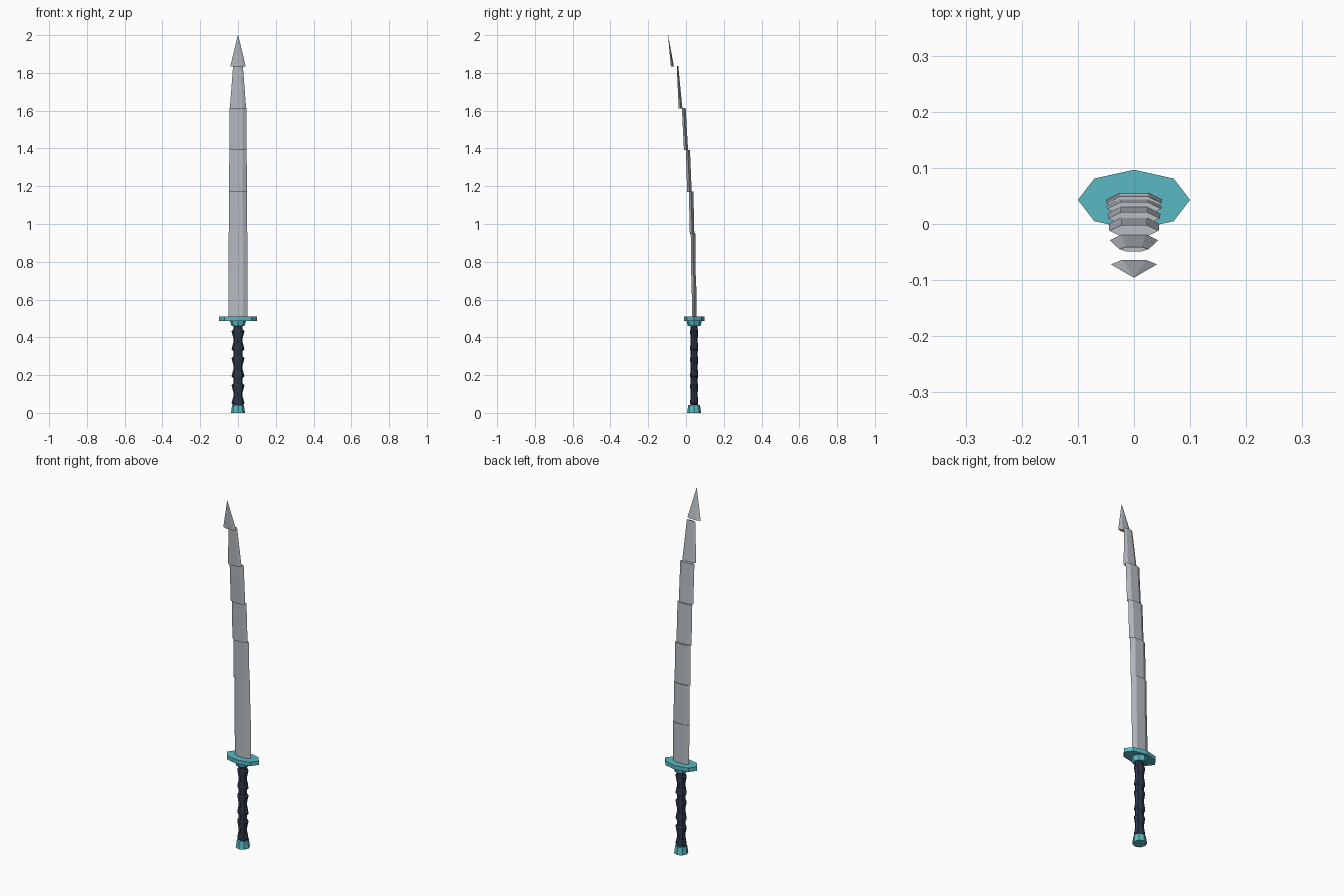
import bpy, bmesh, math

if "Cube" in bpy.data.objects:
    bpy.data.objects.remove(bpy.data.objects["Cube"])

CY = 0.043  # y of the handle axis


def material(name, rgb):
    m = bpy.data.materials.new(name)
    m.diffuse_color = (*rgb, 1)
    m.use_nodes = True
    m.node_tree.nodes["Principled BSDF"].inputs["Base Color"].default_value = m.diffuse_color
    return m


teal = material("teal", (0.10, 0.48, 0.54))
navy = material("navy", (0.025, 0.035, 0.065))
steel = material("steel", (0.48, 0.51, 0.54))


def loft(name, rings, mat):
    """Join equal-length rings of points into a closed solid."""
    bm = bmesh.new()
    loops = [[bm.verts.new(p) for p in r] for r in rings]
    n = len(loops[0])
    for a, b in zip(loops, loops[1:]):
        for i in range(n):
            j = (i + 1) % n
            bm.faces.new((a[i], a[j], b[j], b[i]))
    bm.faces.new(loops[0][::-1])
    bm.faces.new(loops[-1])
    bmesh.ops.remove_doubles(bm, verts=bm.verts, dist=1e-5)
    bmesh.ops.recalc_face_normals(bm, faces=bm.faces)
    me = bpy.data.meshes.new(name)
    bm.to_mesh(me)
    bm.free()
    me.materials.append(mat)
    ob = bpy.data.objects.new(name, me)
    bpy.context.collection.objects.link(ob)
    return ob


def oval(rx, ry, z, n=8):
    return [(rx * math.cos(2 * math.pi * i / n), CY + ry * math.sin(2 * math.pi * i / n), z)
            for i in range(n)]


def blade_ring(w, t, y, z):
    h = w * 0.52
    return [(w, y, z), (h, y + t, z), (-h, y + t, z), (-w, y, z), (-h, y - t, z), (h, y - t, z)]


# Pommel
loft("pommel", [oval(0.037, 0.037, 0), oval(0.031, 0.031, 0.042)], teal)

# Grip core
loft("grip", [oval(0.025, 0.019, 0.035), oval(0.025, 0.019, 0.465)], navy)

# Wrap ridges, flaring alternately up and down on both edges
for k in range(6):
    z = 0.063 + 0.0715 * k
    s = 1 if k % 2 else -1
    lo, hi = oval(0.026, 0.02, z - 0.021), oval(0.026, 0.02, z + 0.021)
    mid = oval(0.034, 0.021, z + 0.012 * s)
    loft(f"grip_wrap_{k + 1}", [lo, mid, hi], navy)

# Collar and guard
loft("collar", [oval(0.034, 0.034, 0.46), oval(0.043, 0.040, 0.487)], teal)
loft("guard", [oval(0.1, 0.0537, 0.487), oval(0.1, 0.0537, 0.509)], teal)

# Blade segments: bottom (half width, half thickness, y), then top
segments = [
    ((0.050, 0.012, 0.043), (0.050, 0.012, 0.042)),
    ((0.050, 0.012, 0.039), (0.049, 0.012, 0.037)),
    ((0.049, 0.012, 0.032), (0.048, 0.012, 0.027)),
    ((0.047, 0.012, 0.018), (0.046, 0.011, 0.010)),
    ((0.045, 0.011, 0.000), (0.044, 0.010, -0.012)),
    ((0.043, 0.010, -0.029), (0.026, 0.004, -0.045)),
    ((0.041, 0.008, -0.072), (0.001, 0.0005, -0.095)),
]
z0, step = 0.505, 0.2215
for k, (low, top) in enumerate(segments):
    za = z0 + k * step
    zb = min(za + step + 0.002, 2.0)
    loft("blade_tip" if k == 6 else f"blade_segment_{k + 1}",
         [blade_ring(*low, za), blade_ring(*top, zb)], steel)
